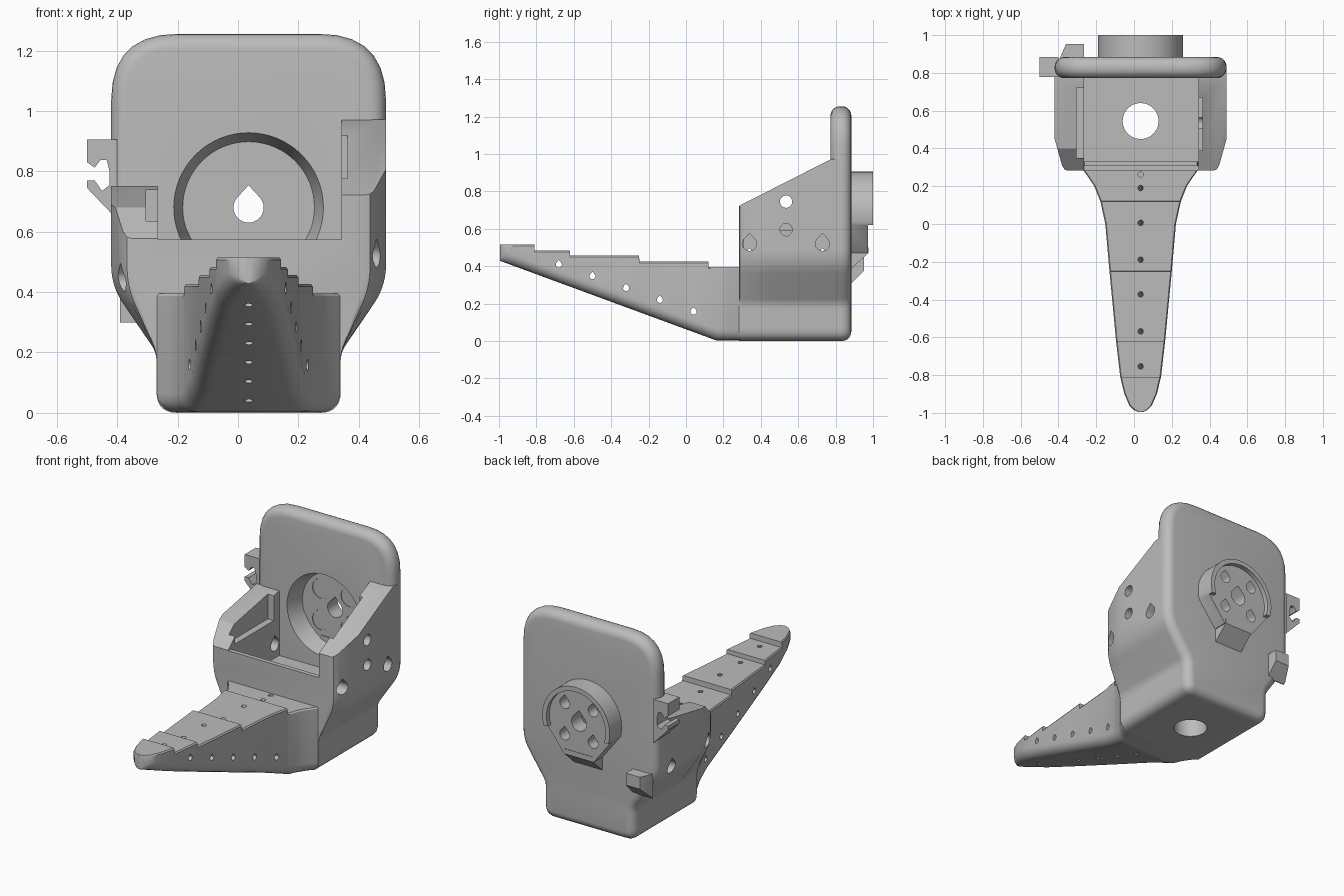
import bpy, bmesh
from math import sin, cos, radians, atan
from mathutils import Vector, Matrix

cube = bpy.data.objects.get("Cube")
if cube:
    bpy.data.objects.remove(cube, do_unlink=True)

grey = bpy.data.materials.new("plain_grey")
grey.use_nodes = True
grey.diffuse_color = (0.5, 0.5, 0.5, 1)
grey.node_tree.nodes["Principled BSDF"].inputs["Base Color"].default_value = (0.5, 0.5, 0.5, 1)

CX = 0.035   # the symmetry plane
CZ = 0.68    # height of the round mount


def loft(name, rings):
    """Join equal-length rings of 3D points and cap both ends."""
    bm = bmesh.new()
    rows = [[bm.verts.new(p) for p in ring] for ring in rings]
    n = len(rows[0])
    for a, b in zip(rows, rows[1:]):
        for i in range(n):
            j = (i + 1) % n
            bm.faces.new((a[i], a[j], b[j], b[i]))
    bm.faces.new(rows[0])
    bm.faces.new(rows[-1][::-1])
    bmesh.ops.recalc_face_normals(bm, faces=bm.faces)
    mesh = bpy.data.meshes.new(name)
    bm.to_mesh(mesh)
    bm.free()
    mesh.materials.append(grey)
    ob = bpy.data.objects.new(name, mesh)
    bpy.context.collection.objects.link(ob)
    return ob


def prism(name, pts, axis, lo, hi):
    put = {"x": lambda u, v, d: (d, u, v),
           "y": lambda u, v, d: (u, d, v),
           "z": lambda u, v, d: (u, v, d)}[axis]
    return loft(name, [[put(u, v, d) for u, v in pts] for d in (lo, hi)])


def circle(u, v, r, n=32, start=0, end=360):
    step = (end - start) / n
    return [(u + r * cos(radians(start + step * i)), v + r * sin(radians(start + step * i)))
            for i in range(n if end - start == 360 else n + 1)]


def teardrop(u, v, r):
    return circle(u, v, r, 24, 135, 405) + [(u, v + 1.48 * r)]


def rect(u0, v0, u1, v1):
    return [(u0, v0), (u1, v0), (u1, v1), (u0, v1)]


def rounded(corners, n=7):
    """Round each (x, z, radius) corner of a polygon."""
    out = []
    for i, (x, z, r) in enumerate(corners):
        p = Vector((x, z))
        a = p + (Vector(corners[i - 1][:2]) - p).normalized() * r
        b = p + (Vector(corners[(i + 1) % len(corners)][:2]) - p).normalized() * r
        for k in range(n + 1):
            t = k / n
            out.append(a * (1 - t) ** 2 + p * 2 * t * (1 - t) + b * t * t)
    return out


def apply_mod(ob, mod):
    bpy.context.view_layer.objects.active = ob
    bpy.ops.object.modifier_apply(modifier=mod.name)


def cut(ob, cutters):
    for c in cutters:
        mod = ob.modifiers.new("cut", "BOOLEAN")
        mod.operation, mod.solver, mod.object = "DIFFERENCE", "EXACT", c
        apply_mod(ob, mod)
        bpy.data.objects.remove(c, do_unlink=True)


def bevel(ob, width, segments, angle):
    mod = ob.modifiers.new("round", "BEVEL")
    mod.width, mod.segments, mod.angle_limit = width, segments, radians(angle)
    mod.limit_method = "ANGLE"
    apply_mod(ob, mod)


def outline(top, r_top):
    right = [(0.305, 0, 0.07), (0.305, 0.2, 0.03), (0.455, 0.42, 0.07), (0.455, top, r_top)]
    return rounded(right + [(-x, z, r) for x, z, r in reversed(right)])


# Back plate with soft edges and a conical recess
plate = prism("back_plate", [(CX + x, z) for x, z in outline(1.255, 0.22)], "y", 0.772, 0.884)
bevel(plate, 0.052, 5, 60)
cone = loft("recess_cutter", [[(x, y, z) for x, z in circle(CX, CZ, r, 64)]
                              for y, r in ((0.74, 0.257), (0.88, 0.217))])
cut(plate, [cone])

# Round mount behind the plate: arc on top, angled flats below
boss_pts = circle(CX, CZ, 0.225, 48, -15, 195) + [(CX - 0.1, CZ - 0.21), (CX + 0.1, CZ - 0.21)]
boss = prism("round_mount", boss_pts, "y", 0.876, 1.0)
tools = [prism("c", circle(CX, CZ, 0.197, 48), "y", 0.972, 1.1),
         prism("c", rect(-0.4, 0.3, 0.4, 0.62), "y", 0.972, 1.1),
         prism("c", teardrop(CX, CZ, 0.05), "y", 0.8, 1.1)]
for sx in (-1, 1):
    for sz in (-1, 1):
        x, z = CX + sx * 0.095, CZ + sz * 0.095
        tools += [prism("c", teardrop(x, z, 0.033), "y", 0.8, 1.1),
                  prism("c", teardrop(x, z, 0.056), "y", 0.8, 0.9)]
cut(boss, tools)
ramp = prism("mount_ramp", [(0.87, 0.375), (0.975, 0.47), (0.975, 0.5), (0.87, 0.5)],
             "x", CX - 0.095, CX + 0.095)
cut(plate, [prism("c", teardrop(CX, CZ, 0.05), "y", 0.8, 1.1)])

# Open tub: the plate outline carried forward and narrowed at the front
section = outline(1.1, 0.01)


def narrowed(x, k):
    side = 1 if x > 0 else -1
    return CX + (x if abs(x) < 0.305 else side * (0.305 + (abs(x) - 0.305) * k))


tub = loft("tub", [[(narrowed(x, k), y, z) for x, z in section]
                   for y, k in ((0.283, 0.55), (0.288, 0.65), (0.31, 0.74), (0.45, 1), (0.828, 1))])
right_slope = [(0.2, 0.68), (0.775, 0.972), (0.9, 0.972), (0.9, 1.5), (0.2, 1.5)]
left_slope = [(0.2, 0.55), (0.28, 0.575), (0.4, 0.68), (0.775, 0.75), (0.9, 0.75), (0.9, 1.5), (0.2, 1.5)]
cut(tub, [
    prism("c", rect(-0.265, 0.31, 0.342, 0.9), "z", 0.36, 1.5),       # cavity
    prism("c", rect(-0.265, 0.2, 0.342, 0.4), "z", 0.575, 1.5),       # low front wall
    prism("c", right_slope, "x", 0.2, 0.7),
    prism("c", left_slope, "x", -0.7, -0.2),
    prism("c", rect(-0.305, 0.35, -0.2, 0.72), "z", 0.59, 1.2),       # left notch
    prism("c", rect(0.3, 0.39, 0.363, 0.67), "z", 0.76, 1.2),         # right notch
    prism("c", circle(CX, 0.545, 0.095, 48), "z", -0.1, 0.5),         # floor hole
    prism("c", circle(0.535, 0.745, 0.033), "x", 0.2, 0.7),
    prism("c", circle(0.535, 0.595, 0.033), "x", 0.2, 0.7),
    prism("c", teardrop(0.34, 0.52, 0.038), "x", 0.2, 0.7),
    prism("c", teardrop(0.73, 0.52, 0.038), "x", 0.2, 0.7),
    prism("c", teardrop(0.34, 0.44, 0.038), "x", -0.7, -0.2),
    prism("c", teardrop(0.73, 0.44, 0.038), "x", -0.7, -0.2),
])

# Long tapering tongue with a stepped top and a sloping underside
WIDTHS = [(-0.995, 0.012), (-0.985, 0.035), (-0.96, 0.06), (-0.9, 0.086), (-0.81, 0.108), (-0.62, 0.13),
          (-0.25, 0.165), (0, 0.187), (0.12, 0.213), (0.2, 0.245), (0.25, 0.278), (0.285, 0.304), (0.33, 0.304)]
STEPS = [(-0.81, 0.515), (-0.62, 0.483), (-0.25, 0.457), (0.12, 0.426), (1, 0.395)]
SLOPE = 0.368


def half_width(y):
    for (y0, w0), (y1, w1) in zip(WIDTHS, WIDTHS[1:]):
        if y <= y1:
            return w0 + (w1 - w0) * (y - y0) / (y1 - y0)
    return WIDTHS[-1][1]


def tongue_ring(y):
    w = half_width(y)
    top = next(z for limit, z in STEPS if y < limit)
    low = max(0.003, (0.17 - y) * SLOPE)
    r = min(0.06, w * 0.8)
    side = [(w - 0.006, top), (w, top - 0.008)]
    side += [(w - r + r * cos(radians(a)), low + r - r * sin(radians(a))) for a in range(0, 91, 18)]
    return [(CX + u, y, v) for u, v in side] + [(CX - u, y, v) for u, v in reversed(side)]


stations = {y for y, w in WIDTHS} | {0.17, 0.16, 0.225, -0.94, -0.975}
for limit, z in STEPS[:-1]:
    stations |= {limit - 0.0005, limit + 0.0005}
    stations.discard(limit)
tongue = loft("tongue", [tongue_ring(y) for y in sorted(stations)])

holes = [prism("c", circle(CX, 0.262, 0.014, 16), "z", 0.2, 1)]
for i in range(6):                                   # holes square to the underside
    y = 0.06 - 0.172 * i
    hole = prism("c", circle(0, 0, 0.014, 16), "z", -0.2, 0.6)
    hole.data.transform(Matrix.Translation((CX, y, (0.17 - y) * SLOPE))
                        @ Matrix.Rotation(-atan(SLOPE), 4, "X"))
    holes.append(hole)
for i in range(5):                                   # crosswise holes
    holes.append(prism("c", teardrop(0.04 - 0.18 * i, 0.157 + 0.063 * i, 0.016), "x", -0.5, 0.5))
cut(tongue, holes)

# Clips at the left edge
clip_pts = [(-0.4, 0.905), (-0.5, 0.905), (-0.5, 0.83), (-0.475, 0.812), (-0.455, 0.838), (-0.435, 0.838),
            (-0.425, 0.8), (-0.425, 0.755), (-0.45, 0.735), (-0.475, 0.77), (-0.5, 0.77), (-0.5, 0.745),
            (-0.4, 0.64)]
clip = prism("edge_clip", clip_pts, "y", 0.778, 0.884)
hook = prism("back_hook", [(-0.39, 0.87), (-0.39, 0.885), (-0.36, 0.953), (-0.265, 0.953), (-0.265, 0.87)],
             "z", 0.3, 0.45)
cut(hook, [prism("c", [(0.86, 0.285), (0.96, 0.385), (0.96, 0.2), (0.86, 0.2)], "x", -0.5, -0.2)])

# Smooth rounded surfaces, keep edges crisp
bpy.ops.object.select_all(action="DESELECT")
for ob in (plate, boss, ramp, tub, tongue, clip, hook):
    ob.select_set(True)
    bpy.context.view_layer.objects.active = ob
bpy.ops.object.shade_smooth_by_angle(angle=radians(28))
